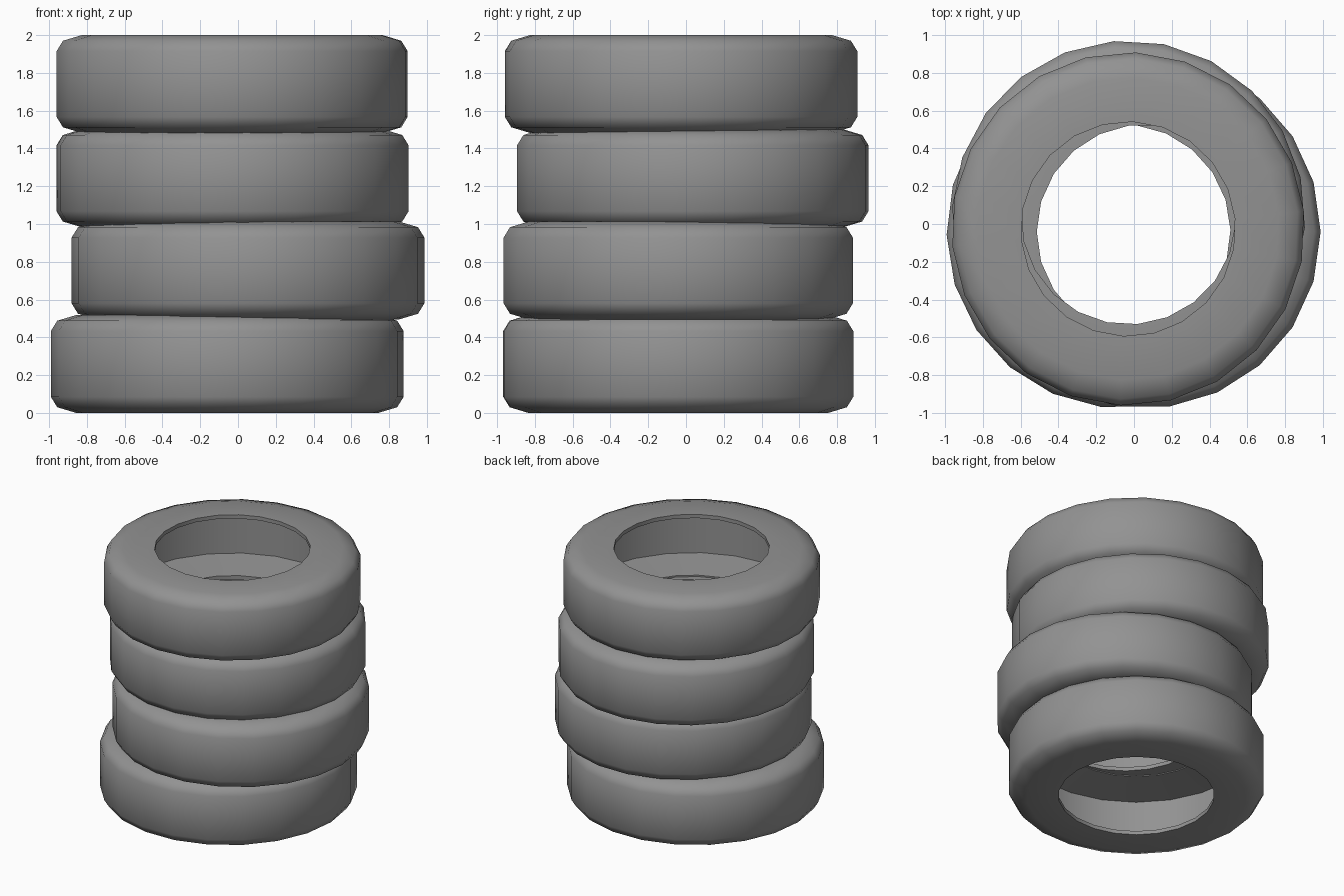
import bpy, bmesh, math

if "Cube" in bpy.data.objects:
    bpy.data.objects.remove(bpy.data.objects["Cube"])

SIDES = 22
HEIGHT = 0.518

# Lower half of the hollow tyre section: inner liner, lip, sidewall, shoulder, tread (radius, z)
LOWER = [(0.88, 0.065), (0.567, 0.03), (0.567, 0.0), (0.80, 0.0), (0.90, 0.03), (0.934, 0.085)]
PROFILE = LOWER + [(r, HEIGHT - z) for r, z in reversed(LOWER)]

# Dark rubber
rubber = bpy.data.materials.new("rubber")
rubber.diffuse_color = (0.29, 0.29, 0.29, 1)
rubber.use_nodes = True
rubber.node_tree.nodes["Principled BSDF"].inputs["Base Color"].default_value = rubber.diffuse_color


def tyre(name, x, y, z, turn):
    bm = bmesh.new()
    rings = []
    for i in range(SIDES):
        a = 2 * math.pi * i / SIDES
        rings.append([bm.verts.new((r * math.cos(a), r * math.sin(a), h)) for r, h in PROFILE])
    n = len(PROFILE)
    for i in range(SIDES):
        p, q = rings[i], rings[(i + 1) % SIDES]
        for j in range(n):
            k = (j + 1) % n
            bm.faces.new((p[j], q[j], q[k], p[k]))
    bmesh.ops.recalc_face_normals(bm, faces=bm.faces)
    mesh = bpy.data.meshes.new(name)
    bm.to_mesh(mesh)
    bm.free()
    mesh.materials.append(rubber)
    ob = bpy.data.objects.new(name, mesh)
    bpy.context.collection.objects.link(ob)
    ob.location = (x, y, z)
    ob.rotation_euler.z = math.radians(turn)
    bpy.ops.object.select_all(action='DESELECT')
    ob.select_set(True)
    bpy.context.view_layer.objects.active = ob
    bpy.ops.object.shade_smooth_by_angle(angle=math.radians(60))


# Four loosely stacked tyres, each nudged off centre and turned
STACK = [(-0.057, -0.041, 0, 1), (0.053, -0.041, 0.495, 0),
         (-0.029, 0.036, 0.983, -3.4), (-0.031, -0.026, 2 - HEIGHT, 5.7)]
for i, (x, y, z, turn) in enumerate(STACK):
    tyre(f"tyre_{i + 1}", x, y, z, turn)
